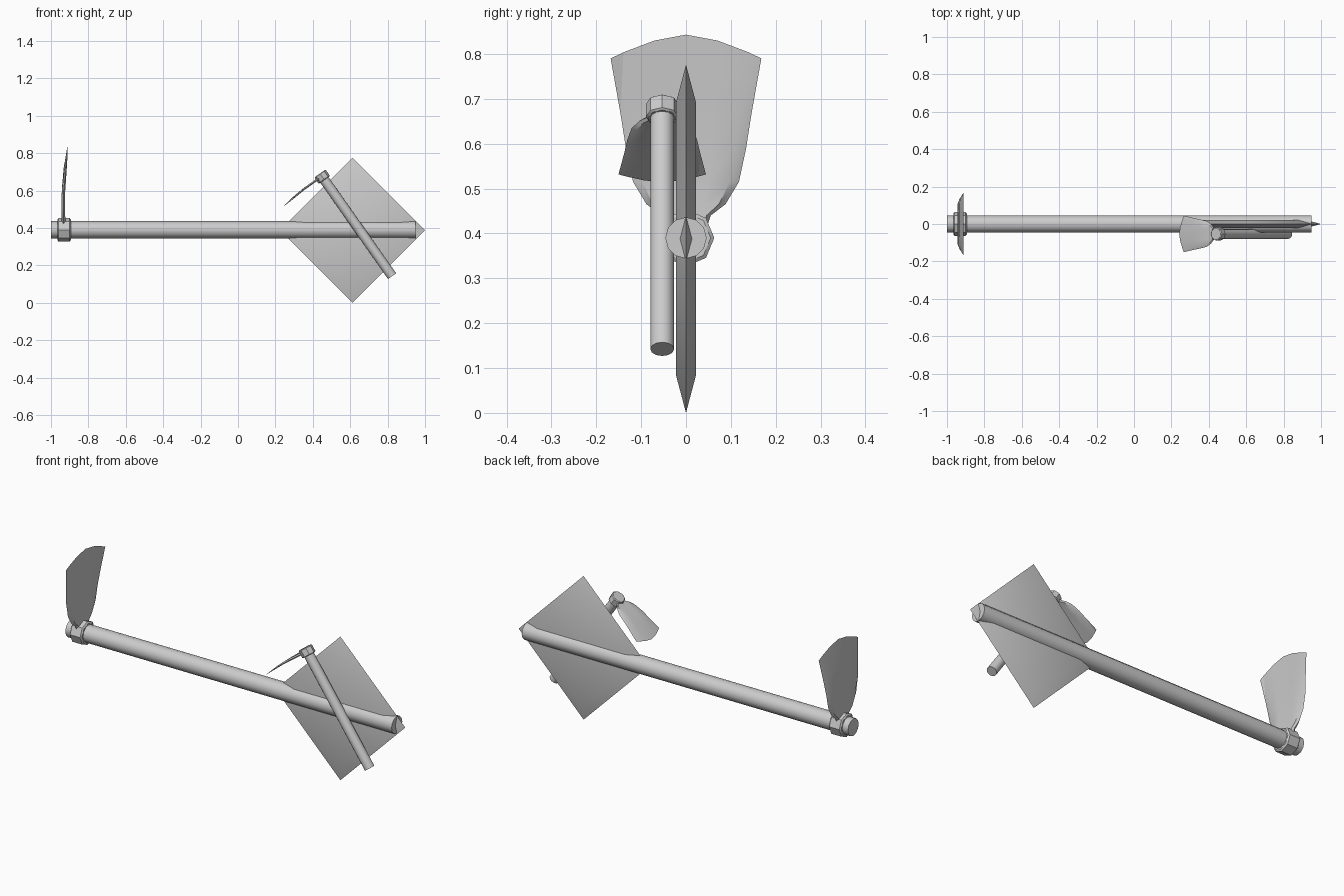
import bpy, bmesh, math
from mathutils import Matrix, Vector

if "Cube" in bpy.data.objects:
    bpy.data.objects.remove(bpy.data.objects["Cube"])


def make_object(name, bm, matrix=Matrix.Identity(4), angle=30):
    bmesh.ops.transform(bm, matrix=matrix, verts=bm.verts)
    bmesh.ops.recalc_face_normals(bm, faces=bm.faces)
    mesh = bpy.data.meshes.new(name)
    bm.to_mesh(mesh)
    bm.free()
    ob = bpy.data.objects.new(name, mesh)
    bpy.context.collection.objects.link(ob)
    bpy.ops.object.select_all(action='DESELECT')
    ob.select_set(True)
    bpy.context.view_layer.objects.active = ob
    bpy.ops.object.shade_smooth_by_angle(angle=math.radians(angle))
    return ob


def lathe_x(profile, sides):
    """Closed solid around the x axis from (x, radius) rings."""
    bm = bmesh.new()
    rings = []
    for x, r in profile:
        rings.append([bm.verts.new((x, r * math.cos(2 * math.pi * i / sides),
                                    r * math.sin(2 * math.pi * i / sides)))
                      for i in range(sides)])
    for a, b in zip(rings, rings[1:]):
        for i in range(sides):
            j = (i + 1) % sides
            bm.faces.new((a[i], a[j], b[j], b[i]))
    bm.faces.new(rings[0])
    bm.faces.new(rings[-1])
    return bm


def blade_mesh():
    """Curved hoe blade: sharp rim, thick middle, arched tip."""
    # height, half width, edge drop, half thickness, lean
    rows = [(0.02, 0.045, 0, 0.011, -0.003), (0.05, 0.055, 0, 0.011, -0.003),
            (0.075, 0.088, 0, 0.010, -0.004), (0.125, 0.118, 0, 0.010, -0.004),
            (0.215, 0.134, 0.015, 0.009, -0.003),
            (0.33, 0.146, 0.053, 0.007, 0.005),
            (0.453, 0.168, 0.053, 0, 0.019)]
    cols = (-1, -0.83, -0.42, 0, 0.42, 0.83, 1)
    bm = bmesh.new()
    sheets = []
    for side in (-1, 1):
        grid = []
        for h, w, drop, t, lean in rows:
            grid.append([bm.verts.new((lean + side * (0 if abs(c) == 1 else t),
                                       c * w, h - drop * abs(c) ** 1.6))
                         for c in cols])
        for a, b in zip(grid, grid[1:]):
            for i in range(len(cols) - 1):
                bm.faces.new((a[i], a[i + 1], b[i + 1], b[i]))
        sheets.append(grid)
    # close the root, then weld the sharp rim
    a, b = sheets[0][0], sheets[1][0]
    for i in range(len(cols) - 1):
        bm.faces.new((a[i], a[i + 1], b[i + 1], b[i]))
    bmesh.ops.remove_doubles(bm, verts=bm.verts, dist=1e-5)
    return bm


def hoe(prefix, matrix, back, front):
    """Handle, collar and blade; the origin is the collar centre."""
    make_object(prefix + "_handle", lathe_x([(back, 0.046), (front, 0.046)], 12), matrix, 40)
    make_object(prefix + "_collar", lathe_x(
        [(-0.036, 0.055), (-0.03, 0.063), (0.03, 0.063), (0.036, 0.055)], 8), matrix)
    make_object(prefix + "_blade", blade_mesh(), matrix)


# Large hoe lying along x
hoe("large_hoe", Matrix.Translation((-0.93, 0, 0.39)), -0.07, 1.88)

# Small hoe hung diagonally in front of the plate
s = 0.58
d = Vector((0.575, 0, -0.818)).normalized()
u = Vector((d.z, 0, -d.x))
v = u.cross(d)
rot = Matrix((d, v, u)).transposed().to_4x4()
small = Matrix.Translation((0.45, -0.053, 0.674)) @ rot @ Matrix.Scale(s, 4)
hoe("small_hoe", small, -0.036, 0.65 / s)

# Diamond plate with bevelled sharp edges
bm = bmesh.new()
levels = []
for y, r in ((-0.022, 0.305), (0, 0.388), (0.022, 0.305)):
    levels.append([bm.verts.new((0.612 + r * cx, y, 0.388 + r * cz))
                   for cx, cz in ((1, 0), (0, 1), (-1, 0), (0, -1))])
for a, b in zip(levels, levels[1:]):
    for i in range(4):
        j = (i + 1) % 4
        bm.faces.new((a[i], a[j], b[j], b[i]))
bm.faces.new(levels[0])
bm.faces.new(levels[2])
make_object("diamond_plate", bm)
